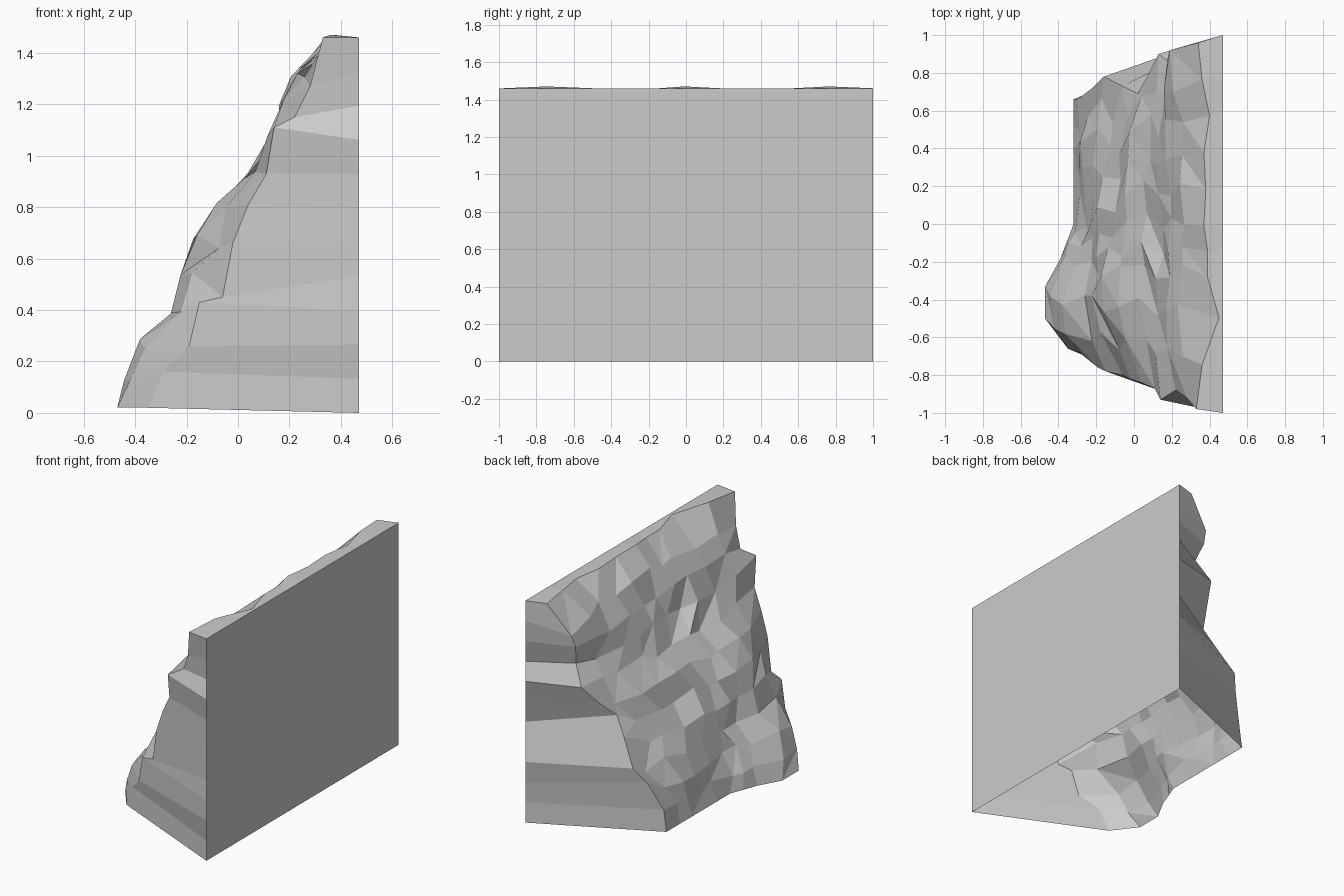
import bpy, bmesh, random
from mathutils import Vector

if "Cube" in bpy.data.objects:
    bpy.data.objects.remove(bpy.data.objects["Cube"])

random.seed(4)
ROWS = 12
BACK = 0.47
TOP = 1.46

# depth profiles (x from bottom row to top row) at stations along the cliff
profiles = [
    (0.00, [-.35, -.29, -.19, -.15, -.06, -.02, .04, .11, .14, .22, .28, .33]),
    (0.12, [-.47, -.41, -.37, -.24, -.17, -.08, -.03, .05, .12, .19, .25, .35]),
    (0.25, [-.47, -.43, -.38, -.25, -.22, -.16, -.10, .04, .13, .17, .24, .36]),
    (0.36, [-.39, -.38, -.33, -.22, -.20, -.16, -.08, .04, .13, .18, .25, .37]),
    (0.50, [-.32, -.30, -.26, -.22, -.20, -.11, -.05, .06, .16, .20, .25, .37]),
    (0.80, [-.32, -.30, -.27, -.20, -.14, -.07, -.03, .08, .12, .15, .25, .35]),
    (1.00, [-.32, -.30, -.22, -.16, -.06, .02, .08, .13, .22, .18, .19, .34]),
]
# y and z of the two ragged ends, bottom to top
front_y = [-.66, -.68, -.76, -.78, -.80, -.82, -.84, -.87, -.93, -.88, -.92, -.98]
front_z = [.02, .16, .26, .43, .45, .66, .81, .93, 1.11, 1.15, 1.27, 1.46]
rear_y = [.66, .66, .72, .78, .73, .69, .80, .90, .83, .89, .92, .96]
rear_z = [.02, .16, .34, .44, .60, .71, .82, .94, 1.05, 1.19, 1.27, 1.46]
columns = [0, .12, .25, .36, .43, .5, .6, .7, .8, .9, 1]
# ragged front edge of the top ledge
rim_x = [.33, .36, .45, .39, .39, .37, .38, .37, .40, .36, .34]


def depth(row, u):
    if row == ROWS - 1:
        return rim_x[columns.index(u)]
    for (u0, a), (u1, b) in zip(profiles, profiles[1:]):
        if u <= u1:
            t = (u - u0) / (u1 - u0)
            return a[row] + (b[row] - a[row]) * t


def rock_point(row, u):
    regular_z = max(.02, row * TOP / (ROWS - 1))
    inside = 0 < u < 1
    end_z = front_z[row] if u == 0 else rear_z[row]
    p = Vector((depth(row, u),
                front_y[row] + (rear_y[row] - front_y[row]) * u,
                regular_z if inside else end_z))
    if inside and 0 < row < ROWS - 1:
        p += Vector((random.uniform(-.018, .018),
                     random.uniform(-.045, .045),
                     random.uniform(-.025, .025)))
    return p


bm = bmesh.new()
# each row runs from the back corner, across the rock, to the other back corner
grid = []
for r in range(ROWS):
    z = r * TOP / (ROWS - 1)
    pts = [Vector((BACK, -1, z))]
    pts += [rock_point(r, u) for u in columns]
    pts.append(Vector((BACK, 1, z)))
    grid.append([bm.verts.new(p) for p in pts])

# slight bumps on the top rim
for c in (2, 6, 10):
    grid[-1][c].co.z += .01

# rock face and the two end walls
for r in range(ROWS - 1):
    for c in range(len(grid[0]) - 1):
        a, b = grid[r][c], grid[r][c + 1]
        d, e = grid[r + 1][c], grid[r + 1][c + 1]
        if 0 < c < len(columns) and random.random() < .3:
            bm.faces.new((a, d, b))
            bm.faces.new((b, d, e))
        else:
            bm.faces.new((a, d, e, b))

# top ledge in strips, then the flat back panel; the underside stays open
rim = grid[-1]
edge = [rim[0]] + [bm.verts.new((BACK, v.co.y, TOP)) for v in rim[2:-2]] + [rim[-1]]
for i in range(len(edge) - 1):
    bm.faces.new((rim[i + 1], rim[i + 2], edge[i + 1], edge[i]))
bm.faces.new([row[0] for row in grid] + edge[1:-1]
             + [row[-1] for row in reversed(grid)])
bmesh.ops.recalc_face_normals(bm, faces=bm.faces)
# the big back panel must face +x
panel = max(bm.faces, key=lambda f: f.calc_area())
if panel.normal.x < 0:
    bmesh.ops.reverse_faces(bm, faces=bm.faces)

mesh = bpy.data.meshes.new("cliff_rock")
bm.to_mesh(mesh)
bm.free()
obj = bpy.data.objects.new("cliff_rock", mesh)
bpy.context.collection.objects.link(obj)
